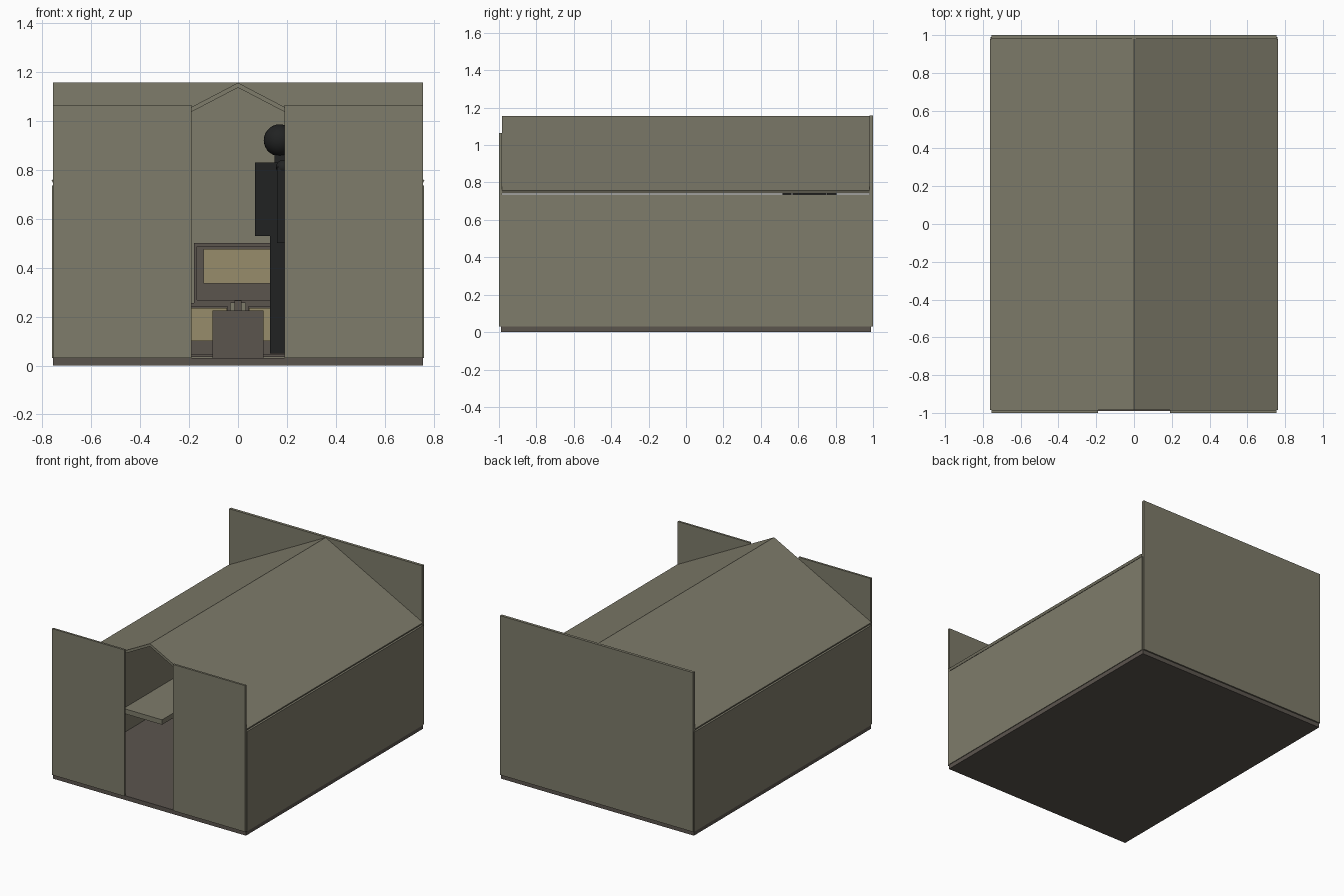
import bpy
import bmesh
from mathutils import Vector

old = bpy.data.objects.get("Cube")
if old:
    bpy.data.objects.remove(old)


def material(name, rgb):
    m = bpy.data.materials.new(name)
    m.use_nodes = True
    col = (*rgb, 1)
    m.diffuse_color = col
    m.node_tree.nodes["Principled BSDF"].inputs["Base Color"].default_value = col
    return m


OLIVE = material("olive panel", (0.21, 0.2, 0.145))
GREY = material("warm grey", (0.105, 0.09, 0.076))
YELLOW = material("dull yellow", (0.31, 0.265, 0.145))
BLACK = material("near black", (0.015, 0.016, 0.016))


def finish(name, bm, mat):
    bmesh.ops.recalc_face_normals(bm, faces=bm.faces)
    mesh = bpy.data.meshes.new(name)
    bm.to_mesh(mesh)
    bm.free()
    mesh.materials.append(mat)
    ob = bpy.data.objects.new(name, mesh)
    bpy.context.collection.objects.link(ob)
    return ob


def box(name, x, y, z, mat):
    """Box from (min, max) ranges on each axis."""
    bm = bmesh.new()
    bmesh.ops.create_cube(bm, size=1)
    for v in bm.verts:
        v.co = Vector([r[0] if c < 0 else r[1] for c, r in zip(v.co, (x, y, z))])
    return finish(name, bm, mat)


def ball(name, centre, radius, mat):
    bm = bmesh.new()
    bmesh.ops.create_uvsphere(bm, u_segments=24, v_segments=14, radius=radius)
    bmesh.ops.translate(bm, verts=bm.verts, vec=centre)
    ob = finish(name, bm, mat)
    for p in ob.data.polygons:
        p.use_smooth = True


def span(a, b, side):
    return tuple(sorted((a * side, b * side)))


# Shell: floor, back wall, side walls, front panels and two roof slabs
box("floor", (-0.755, 0.755), (-0.99, 0.99), (0, 0.03), GREY)
box("back_wall", (-0.755, 0.755), (0.98, 1), (0.03, 1.157), OLIVE)
for side, label in ((1, "left"), (-1, "right")):
    box(label + "_wall", span(0.745, 0.76, side), (-0.985, 0.99), (0.03, 0.735), OLIVE)
    box(label + "_front_panel", span(0.19, 0.755, side), (-1, -0.985), (0.03, 1.065), OLIVE)
    bm = bmesh.new()
    profile = ((0, 1.155), (0.762, 0.757), (0.754, 0.742), (0, 1.135))
    face = bm.faces.new([bm.verts.new((x * side, -0.985, z)) for x, z in profile])
    ext = bmesh.ops.extrude_face_region(bm, geom=[face])
    moved = [v for v in ext["geom"] if isinstance(v, bmesh.types.BMVert)]
    bmesh.ops.translate(bm, verts=moved, vec=(0, 1.965, 0))
    finish(label + "_roof", bm, OLIVE)

# Bunk plank along the right wall
box("bunk", (-0.745, -0.444), (-0.215, 0.65), (0.168, 0.203), OLIVE)


def cabinet(name, x, z, panel_x, panel_z):
    """Framed cabinet with a raised rim and a yellow plate."""
    box(name, x, (0.86, 0.98), z, GREY)
    rim = 0.013
    box(name + "_rim_top", x, (0.845, 0.86), (z[1] - rim, z[1]), GREY)
    box(name + "_rim_bottom", x, (0.845, 0.86), (z[0], z[0] + rim), GREY)
    for label, a in (("right", x[0]), ("left", x[1] - rim)):
        box(name + "_rim_" + label, (a, a + rim), (0.845, 0.86),
            (z[0] + rim, z[1] - rim), GREY)
    box(name + "_plate", panel_x, (0.853, 0.86), panel_z, YELLOW)


# Stack of cabinets at the back
cabinet("upper_cabinet", (-0.18, 0.18), (0.255, 0.5), (-0.14, 0.14), (0.335, 0.475))
for side, label in ((1, "left"), (-1, "right")):
    cabinet(label + "_lower_cabinet", span(0.03, 0.39, side), (0.035, 0.255),
            span(0.045, 0.33, side), (0.1, 0.235))

# Stand with a small post
box("stand", (-0.105, 0.105), (0.3, 0.5), (0.03, 0.225), GREY)
box("stand_post", (-0.015, 0.015), (0.39, 0.42), (0.225, 0.265), GREY)

# Standing figure, turned sideways
ball("head", (0.17, 0.66, 0.92), 0.065, BLACK)
box("neck", (0.15, 0.19), (0.64, 0.68), (0.82, 0.87), BLACK)
box("torso", (0.07, 0.27), (0.57, 0.75), (0.53, 0.83), BLACK)
for y, label in ((0.61, "front"), (0.71, "rear")):
    box(label + "_leg", (0.13, 0.21), (y - 0.035, y + 0.035), (0.05, 0.53), BLACK)
for y, label in ((0.54, "front"), (0.78, "rear")):
    ball(label + "_shoulder", (0.185, y, 0.81), 0.03, BLACK)
    box(label + "_arm", (0.16, 0.21), (y - 0.025, y + 0.025), (0.5, 0.81), BLACK)
